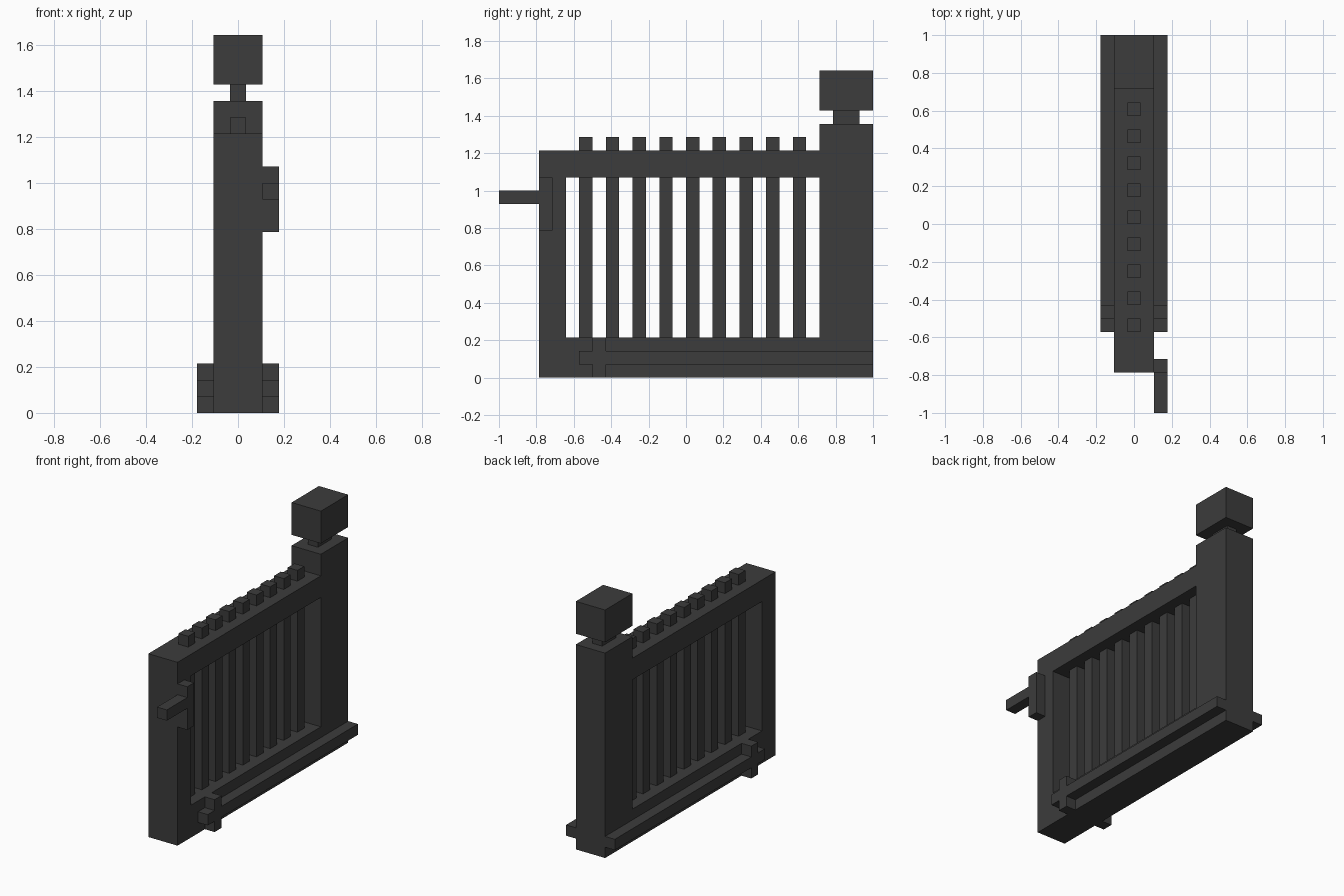
import bpy

if "Cube" in bpy.data.objects:
    bpy.data.objects.remove(bpy.data.objects["Cube"])

U = 1 / 14  # grid module: the model is 28 modules long

iron = bpy.data.materials.new("dark_iron")
iron.diffuse_color = (0.045, 0.045, 0.045, 1)
iron.use_nodes = True
iron.node_tree.nodes["Principled BSDF"].inputs["Base Color"].default_value = iron.diffuse_color


def box(name, x, y, z):
    """Box from (min, max) ranges given in modules."""
    verts = [(a * U, b * U, c * U) for a in x for b in y for c in z]
    faces = [(0, 1, 3, 2), (4, 6, 7, 5), (0, 4, 5, 1),
             (2, 3, 7, 6), (0, 2, 6, 4), (1, 5, 7, 3)]
    mesh = bpy.data.meshes.new(name)
    mesh.from_pydata(verts, [], faces)
    mesh.materials.append(iron)
    obj = bpy.data.objects.new(name, mesh)
    bpy.context.collection.objects.link(obj)
    return obj


WIDE = (-1.5, 1.5)
THIN = (-0.5, 0.5)

# Gate frame
box("bottom_rail", WIDE, (-9, 10), (0, 3))
box("top_rail", WIDE, (-9, 10), (15, 17))
box("front_stile", WIDE, (-11, -9), (0, 17))

# Hinge post with neck and cap
box("post", WIDE, (10, 14), (0, 19))
box("post_neck", THIN, (11, 13), (19, 20))
box("post_cap", WIDE, (10, 14), (20, 23))

# Pickets and the tips poking above the top rail
for i in range(9):
    y = -8 + 2 * i
    box(f"picket_{i + 1}", THIN, (y, y + 1), (3, 15))
    box(f"picket_tip_{i + 1}", THIN, (y, y + 1), (17, 18))

# Strap hinges with a crossbar, on both sides
for side, x in (("right", (1.5, 2.5)), ("left", (-2.5, -1.5))):
    box(f"strap_{side}", x, (-8, 14), (1, 2))
    box(f"crossbar_lower_{side}", x, (-7, -6), (0, 1))
    box(f"crossbar_upper_{side}", x, (-7, -6), (2, 3))

# Latch plate and bolt
box("latch_plate", (1.5, 2.5), (-11, -10), (11, 15))
box("latch_bolt", (1.5, 2.5), (-14, -11), (13, 14))
